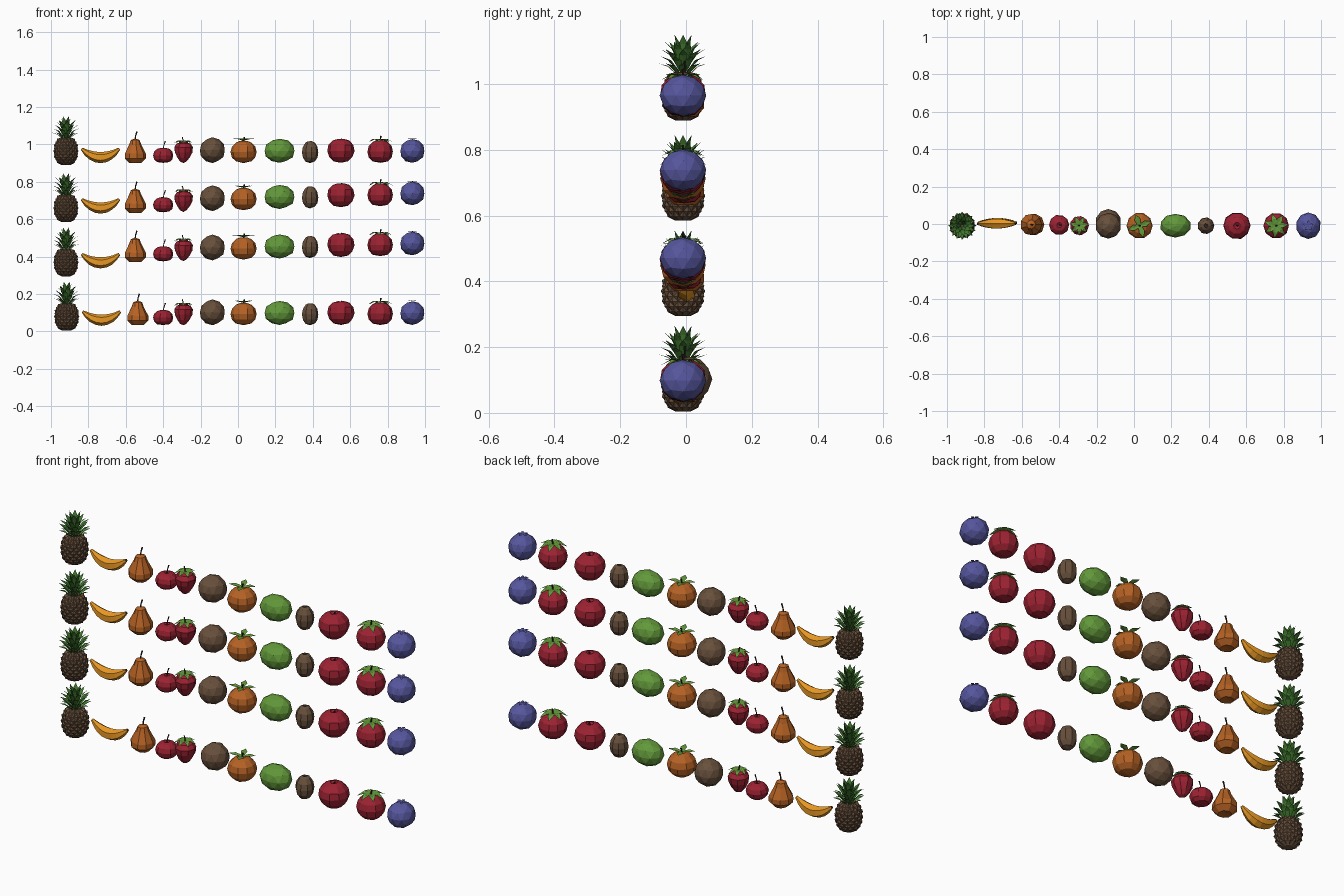
import bpy, bmesh, math, random
from mathutils import Vector, Matrix

if "Cube" in bpy.data.objects:
    bpy.data.objects.remove(bpy.data.objects["Cube"])

random.seed(4)
COL = {"brown": "68503c", "dark_stem": "34281e", "red": "9c2232", "orange": "b66224",
       "yellow": "e89824", "green": "62983a", "leaf_green": "40762e", "blue": "56569e"}
MATS = {}
for name, code in COL.items():
    MATS[name] = bpy.data.materials.new(name)
    MATS[name].diffuse_color = [((v / 255 + 0.055) / 1.055) ** 2.4 for v in bytes.fromhex(code)] + [1]


def mesh(bm, *mats):
    me = bpy.data.meshes.new("part")
    bmesh.ops.recalc_face_normals(bm, faces=bm.faces)
    bm.to_mesh(me)
    bm.free()
    for m in mats:
        me.materials.append(MATS[m])
    return me


def loft(rings):
    """Skin a list of rings; a ring of one vertex is a pole."""
    bm = bmesh.new()
    vs = [[bm.verts.new(p) for p in r] for r in rings]
    for a, b in zip(vs, vs[1:]):
        n = max(len(a), len(b))
        for i in range(n):
            j = (i + 1) % n
            if len(a) == 1:
                bm.faces.new((a[0], b[j], b[i]))
            elif len(b) == 1:
                bm.faces.new((a[i], a[j], b[0]))
            else:
                bm.faces.new((a[i], a[j], b[j], b[i]))
    for r in (vs[0], vs[-1]):
        if len(r) > 2:
            bm.faces.new(r)
    return bm


def wobble(d=0.001):
    return Vector([random.uniform(-d, d) for _ in range(3)])


def lathe(profile, n=10):
    rings = []
    for r, z in profile:
        angles = [2 * math.pi * i / n for i in range(n)] if r else [0]
        rings.append([Vector((r * math.cos(a), r * math.sin(a), z)) + wobble() for a in angles])
    return loft(rings)


def round_fruit(r, h, taper=0, dimple=0.008, n=10, power=0.8):
    """Turned round body; taper > 0 makes the top wider; dimple sinks the middle of the top."""
    prof = [(0, 0.0)]
    for k in range(1, 6):
        a = math.pi * k / 6
        prof.append((r * math.sin(a) ** power * (1 - taper * math.cos(a)), h / 2 * (1 - math.cos(a))))
    return lathe(prof + [(r * 0.25, h), (0, h - dimple)], n)


def ball(rx, ry, rz):
    bm = bmesh.new()
    bmesh.ops.create_icosphere(bm, subdivisions=2, radius=1)
    for v in bm.verts:
        v.co = Vector((v.co.x * rx, v.co.y * ry, (v.co.z + 1) * rz)) + wobble()
    return bm


def tube(pts, radii, n=6):
    """Tapered tube along a path in the xz plane."""
    pts = [Vector((x, 0, z)) for x, z in pts]
    rings = []
    for i, (p, r) in enumerate(zip(pts, radii)):
        t = (pts[min(i + 1, len(pts) - 1)] - pts[max(i - 1, 0)]).normalized()
        side = Vector((0, 1, 0))
        up = t.cross(side)
        rings.append([p + r * (math.cos(a) * side + math.sin(a) * up)
                      for a in [2 * math.pi * (k + 0.5) / n for k in range(n)]])
    return loft(rings)


def stem(z0, z1, lean=0.005, r=0.004):
    return mesh(tube([(0, z0), (lean * 0.3, (z0 + z1) / 2), (lean, z1)], [r, r * 0.8, r * 1.1], 5), "dark_stem")


def add_leaves(bm, count, start, r, z, rise, bend, width, r0=0.004):
    """Ring of folded pointed leaves from (r0, z) to (r, z + rise), lifted by bend at the middle."""
    for i in range(count):
        rot = Matrix.Rotation(start + 2 * math.pi * i / count, 3, 'Z')
        rows = []
        for f, w in ((0, 0.5), (0.5, 1)):
            p = Vector((r0 + (r - r0) * f, 0, z + rise * f + bend * 2 * f))
            rows.append([bm.verts.new(rot @ (p + Vector((0, s * w * width, 0.2 * width * abs(s)))))
                         for s in (-1, 0, 1)])
        tip = bm.verts.new(rot @ Vector((r, 0, z + rise)))
        for k in (0, 1):
            bm.faces.new((rows[0][k], rows[0][k + 1], rows[1][k + 1], rows[1][k]))
            bm.faces.new((rows[1][k], rows[1][k + 1], tip))
    return bm


def star(color, *args):
    return mesh(add_leaves(bmesh.new(), *args), color)


def scaled_body(n=12, rows=11, h=0.156):
    """Pineapple body: staggered diamonds, each raised to a point."""
    bm = bmesh.new()
    g = []
    for j in range(rows):
        t = 0.03 + 0.94 * j / (rows - 1)
        r = 0.060 * (1 - abs(2 * t - 1) ** 2.6) ** 0.5
        g.append([bm.verts.new((r * math.cos(a), r * math.sin(a), h * t))
                  for a in [2 * math.pi * (i + 0.5 * (j % 2)) / n for i in range(n)]])
    for j in range(rows - 2):
        for i in range(n):
            q = [g[j][i], g[j + 1][(i + j % 2) % n], g[j + 2][i], g[j + 1][(i - 1 + j % 2) % n]]
            c = sum((v.co for v in q), Vector()) / 4
            out = Vector((c.x, c.y, 0.6 * (c.z - h / 2))).normalized()
            apex = bm.verts.new(c + out * 0.009 + Vector((0, 0, 0.003)))
            for k in range(4):
                bm.faces.new((q[k], q[(k + 1) % 4], apex))
    # close the zigzag ends
    for j, k in ((0, 1), (rows - 1, rows - 2)):
        for i in range(n):
            m = i if k % 2 else (i + 1) % n
            bm.faces.new((g[j][i], g[j][(i + 1) % n], g[k][m]))
        bm.faces.new(g[j])
    return bm


def place(fruit, x, parts, heights=None, y=-0.009, shift=(0, 0)):
    """Four linked copies, one per row; rows two and three climb gently to the right."""
    heights = heights or (0.034, 0.384 + 0.024 * x, 0.648 + 0.028 * x, 0.901)
    for row, z in enumerate(heights):
        dx, dy = (0, 0) if row else shift
        for part, me in parts.items():
            ob = bpy.data.objects.new(f"{fruit}_{part}_row_{row + 1}", me)
            ob.location = (x + dx, y + dy, z)
            bpy.context.collection.objects.link(ob)


# pineapple: low leaves spread wide, upper leaves upright
crown = bmesh.new()
for k in range(5):
    t = k / 4
    z = 0.142 + 0.038 * t
    add_leaves(crown, 8 - k // 2, 0.4 * (k % 2), 0.075 * (1 - 0.6 * t ** 3), z,
               0.178 + 0.087 * t - z, 0.008 + 0.006 * t, 0.013, 0.018 - 0.012 * t)
place("pineapple", -0.920, {"body": mesh(scaled_body(), "brown"), "crown": mesh(crown, "leaf_green")},
      (0, 0.29, 0.58, 0.885), shift=(0.004, 0))

# banana: curved tube with dark ends
us = [-1 + k / 4 for k in range(9)]
banana = tube([(0.101 * u, 0.03 + 0.047 * u * u) for u in us], [0.007 + 0.023 * (1 - u * u) for u in us])
for f in banana.faces:
    f.material_index = int(abs(f.calc_center_median().x) > 0.094)
place("banana", -0.735, {"body": mesh(banana, "yellow", "dark_stem")}, (0.03, 0.337, 0.63, 0.9), 0.002, (0.005, 0.004))

# pear
pear = lathe([(0, 0.004), (0.033, 0), (0.058, 0.025), (0.058, 0.05), (0.032, 0.1), (0.024, 0.122), (0, 0.13)], 9)
place("pear", -0.55, {"body": mesh(pear, "orange"), "stem": stem(0.125, 0.168, 0.01)}, y=-0.003, shift=(0.013, 0))

# cherry
place("cherry", -0.400, {"body": mesh(round_fruit(0.054, 0.08, power=0.7), "red"),
                         "stem": stem(0.07, 0.118, 0.012, 0.003)}, y=-0.005)

# strawberry
place("strawberry", -0.292, {"body": mesh(round_fruit(0.048, 0.112, 0.4, 0.002, 9), "red"),
                             "leaves": star("green", 7, 0.2, 0.054, 0.114, -0.010, 0.008, 0.012),
                             "stem": stem(0.108, 0.138, -0.006, 0.003)})

# coconut
place("coconut", -0.137, {"body": mesh(ball(0.069, 0.069, 0.068), "brown")}, shift=(0, 0.02))

# persimmon
place("persimmon", 0.030, {"body": mesh(round_fruit(0.070, 0.118), "orange"),
                           "leaves": star("green", 4, 0.35, 0.066, 0.12, 0.010, 0.002, 0.016),
                           "stem": stem(0.112, 0.138)})

# melon
place("melon", 0.222, {"body": mesh(ball(0.083, 0.064, 0.065), "green")})

# kiwi with a small dark end
kiwi = round_fruit(0.045, 0.116, 0, 0.003, 9)
for f in kiwi.faces:
    f.material_index = int(f.calc_center_median().z > 0.1135)
place("kiwi", 0.385, {"body": mesh(kiwi, "brown", "dark_stem")})

# apple
place("apple", 0.550, {"body": mesh(round_fruit(0.073, 0.128, 0.08, 0.014), "red"),
                       "stem": stem(0.108, 0.13)})

# tomato
place("tomato", 0.760, {"body": mesh(round_fruit(0.069, 0.121), "red"),
                        "leaves": star("green", 7, 0.1, 0.068, 0.123, -0.012, 0.009, 0.015),
                        "stem": stem(0.116, 0.145)})

# blueberry
place("blueberry", 0.932, {"body": mesh(ball(0.067, 0.071, 0.064), "blue"),
                           "calyx": star("blue", 5, 0.3, 0.03, 0.128, 0, 0.001, 0.008)})

for m in bpy.data.materials:
    if m.users and not m.is_grease_pencil:
        m.use_nodes = True
        m.node_tree.nodes["Principled BSDF"].inputs["Base Color"].default_value = m.diffuse_color
